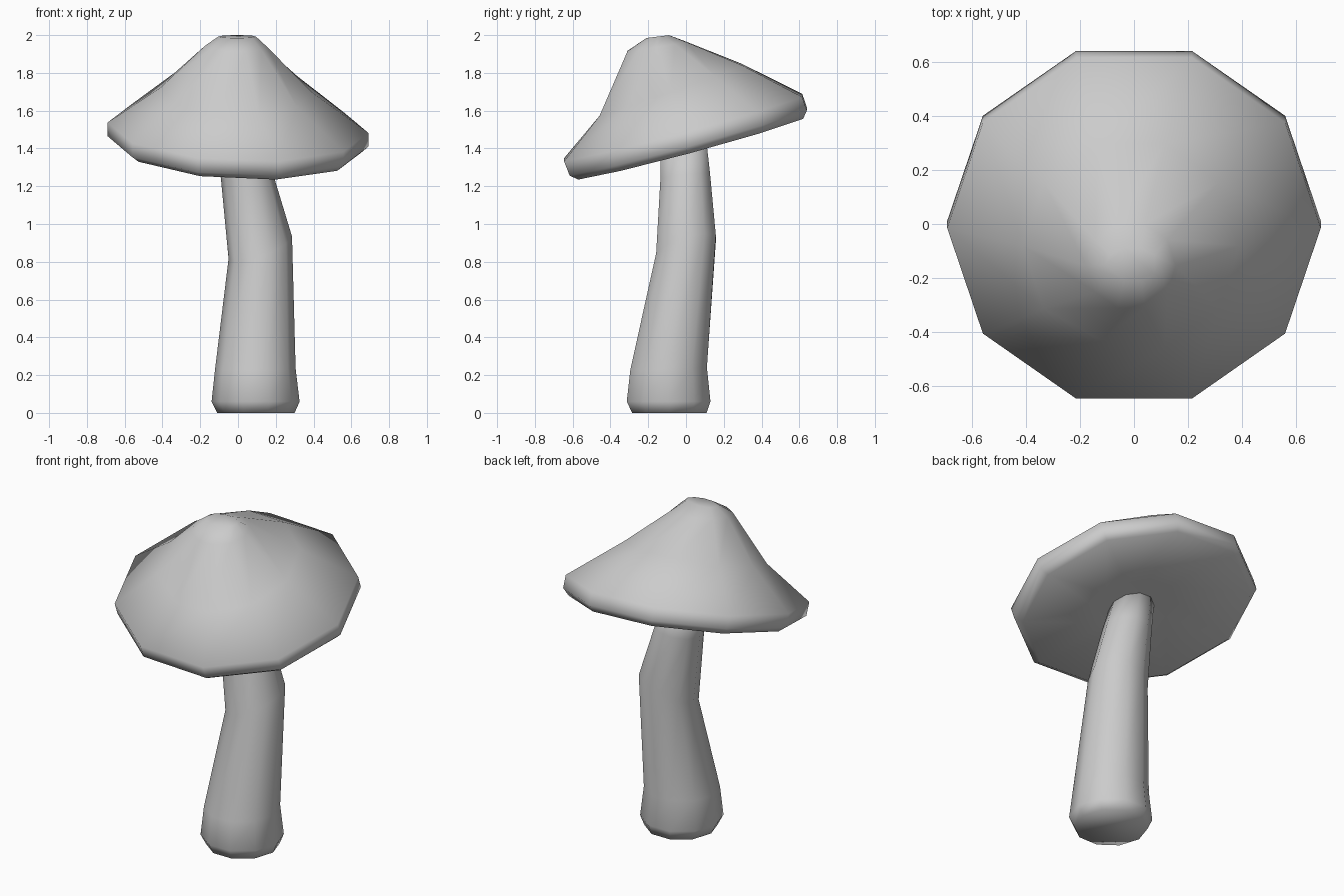
import bpy, bmesh
from math import cos, sin, tau

if "Cube" in bpy.data.objects:
    bpy.data.objects.remove(bpy.data.objects["Cube"])

SIDES = 10


def loft(name, rings, dent=None):
    """Skin tilted elliptical rings: (cx, cy, z, rx, ry, slope_x, slope_y)."""
    bm = bmesh.new()
    loops = []
    for cx, cy, z, rx, ry, sx, sy in rings:
        loop = []
        for i in range(SIDES):
            dx, dy = rx * cos(tau * i / SIDES), ry * sin(tau * i / SIDES)
            loop.append(bm.verts.new((cx + dx, cy + dy, z + sx * dx + sy * dy)))
        loops.append(loop)
    for a, b in zip(loops, loops[1:]):
        for i in range(SIDES):
            j = (i + 1) % SIDES
            bm.faces.new((a[i], a[j], b[j], b[i]))
    bm.faces.new(loops[0][::-1])
    bm.faces.new(loops[-1])
    if dent:
        ring, side, offset = dent
        for k in range(3):
            loops[ring][side].co[k] += offset[k]
    bmesh.ops.recalc_face_normals(bm, faces=bm.faces)
    for f in bm.faces:
        f.smooth = True
    mesh = bpy.data.meshes.new(name)
    bm.to_mesh(mesh)
    bm.free()
    obj = bpy.data.objects.new(name, mesh)
    bpy.context.collection.objects.link(obj)
    return obj


# Bent stem, running up into the cap
loft("stem", [
    (0.095, -0.088, 0.0, 0.205, 0.207, 0, 0),
    (0.093, -0.092, 0.06, 0.233, 0.233, 0, 0),
    (0.092, -0.092, 0.235, 0.213, 0.213, 0, 0.03),
    (0.118, 0.0, 0.875, 0.168, 0.166, 0.35, 0.3),
    (0.048, -0.004, 1.25, 0.138, 0.138, 0.1, 0.1),
    (0.0, -0.015, 1.45, 0.122, 0.125, 0, 0.2),
])

# Tilted cap: underside, thick rim, slopes and off-centre peak, one dent in front
loft("cap", [
    (0, 0.02, 1.425, 0.22, 0.21, -0.045, 0.27),
    (0, 0.025, 1.405, 0.65, 0.626, -0.045, 0.27),
    (0, 0.012, 1.437, 0.69, 0.66, -0.04, 0.275),
    (0, -0.015, 1.51, 0.69, 0.663, -0.04, 0.27),
    (-0.01, -0.08, 1.71, 0.40, 0.397, -0.03, 0.353),
    (-0.01, -0.155, 1.94, 0.165, 0.163, -0.02, 0.16),
    (-0.005, -0.15, 1.992, 0.10, 0.063, 0, 0.125),
], dent=(4, 7, (0.01, 0.03, -0.02)))
